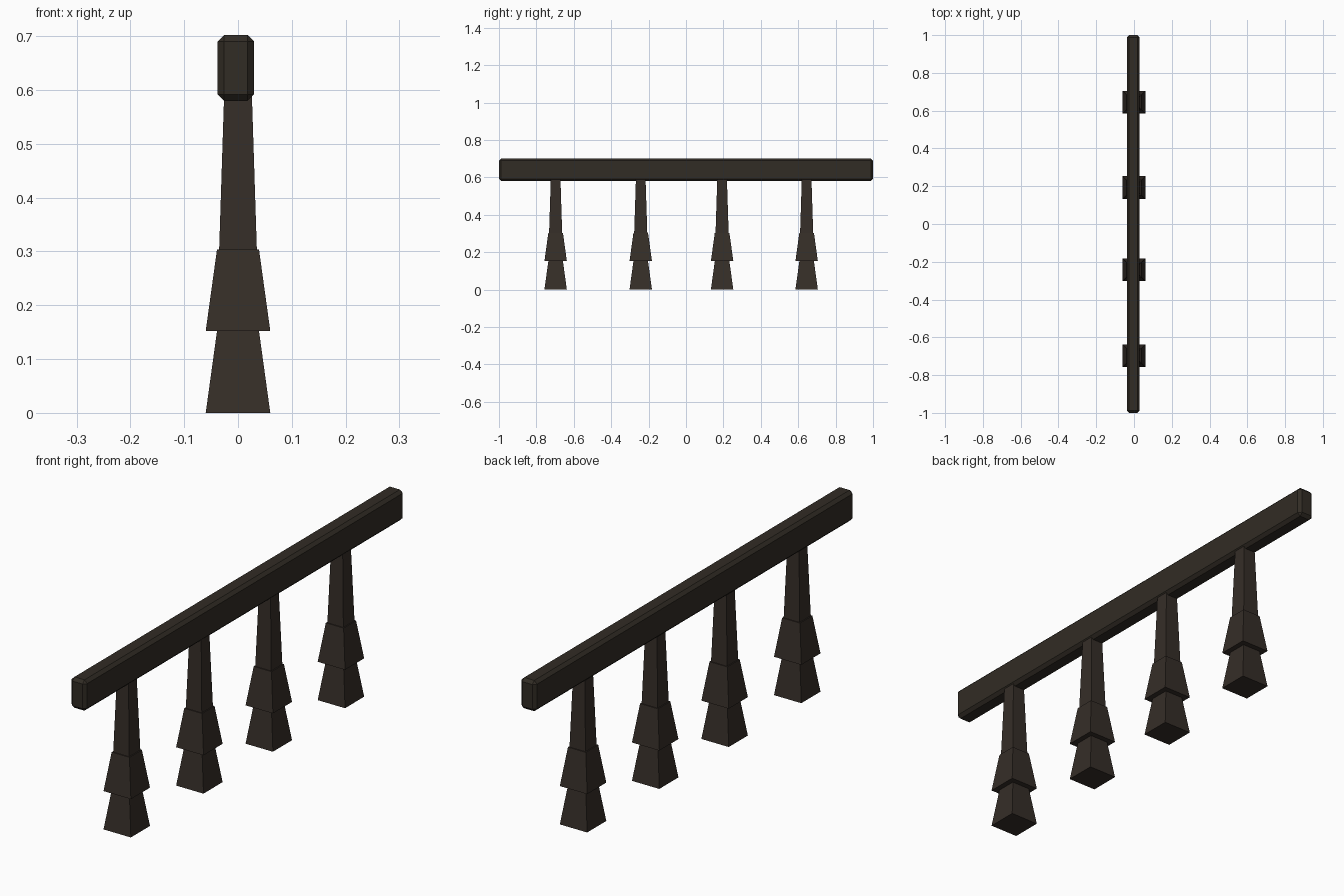
import bpy, bmesh
from mathutils import Matrix

if "Cube" in bpy.data.objects:
    bpy.data.objects.remove(bpy.data.objects["Cube"])


def material(name, color):
    m = bpy.data.materials.new(name)
    m.diffuse_color = (*color, 1)
    m.use_nodes = True
    m.node_tree.nodes["Principled BSDF"].inputs["Base Color"].default_value = m.diffuse_color
    return m


def finish(bm, name, mat):
    me = bpy.data.meshes.new(name)
    bm.to_mesh(me)
    bm.free()
    me.materials.append(mat)
    ob = bpy.data.objects.new(name, me)
    bpy.context.collection.objects.link(ob)
    return ob


def add_taper(bm, z0, z1, half0, half1):
    """Closed square block tapering from half-width half0 to half1."""
    verts = bmesh.ops.create_cube(bm, size=2)["verts"]
    for v in verts:
        top = v.co.z > 0
        h = half1 if top else half0
        v.co = (v.co.x * h, v.co.y * h, z1 if top else z0)


post_wood = material("post_wood", (0.036, 0.027, 0.021))
rail_wood = material("rail_wood", (0.031, 0.025, 0.018))

# Posts: two flared blocks with a slim tapered shaft running into the rail
for i, y in enumerate((-0.697, -0.242, 0.193, 0.645)):
    bm = bmesh.new()
    add_taper(bm, 0.0, 0.152, 0.06, 0.039)
    add_taper(bm, 0.152, 0.304, 0.06, 0.039)
    add_taper(bm, 0.304, 0.60, 0.035, 0.0255)
    post = finish(bm, f"post_{i + 1}", post_wood)
    post.location.y = y

# Top rail: long beam with chamfered edges
bm = bmesh.new()
bmesh.ops.create_cube(bm, size=1, matrix=Matrix.Diagonal((0.068, 2.0, 0.122, 1)))
rail = finish(bm, "top_rail", rail_wood)
rail.location = (-0.004, 0, 0.641)
bevel = rail.modifiers.new("chamfer", "BEVEL")
bevel.width = 0.012
bevel.segments = 1
